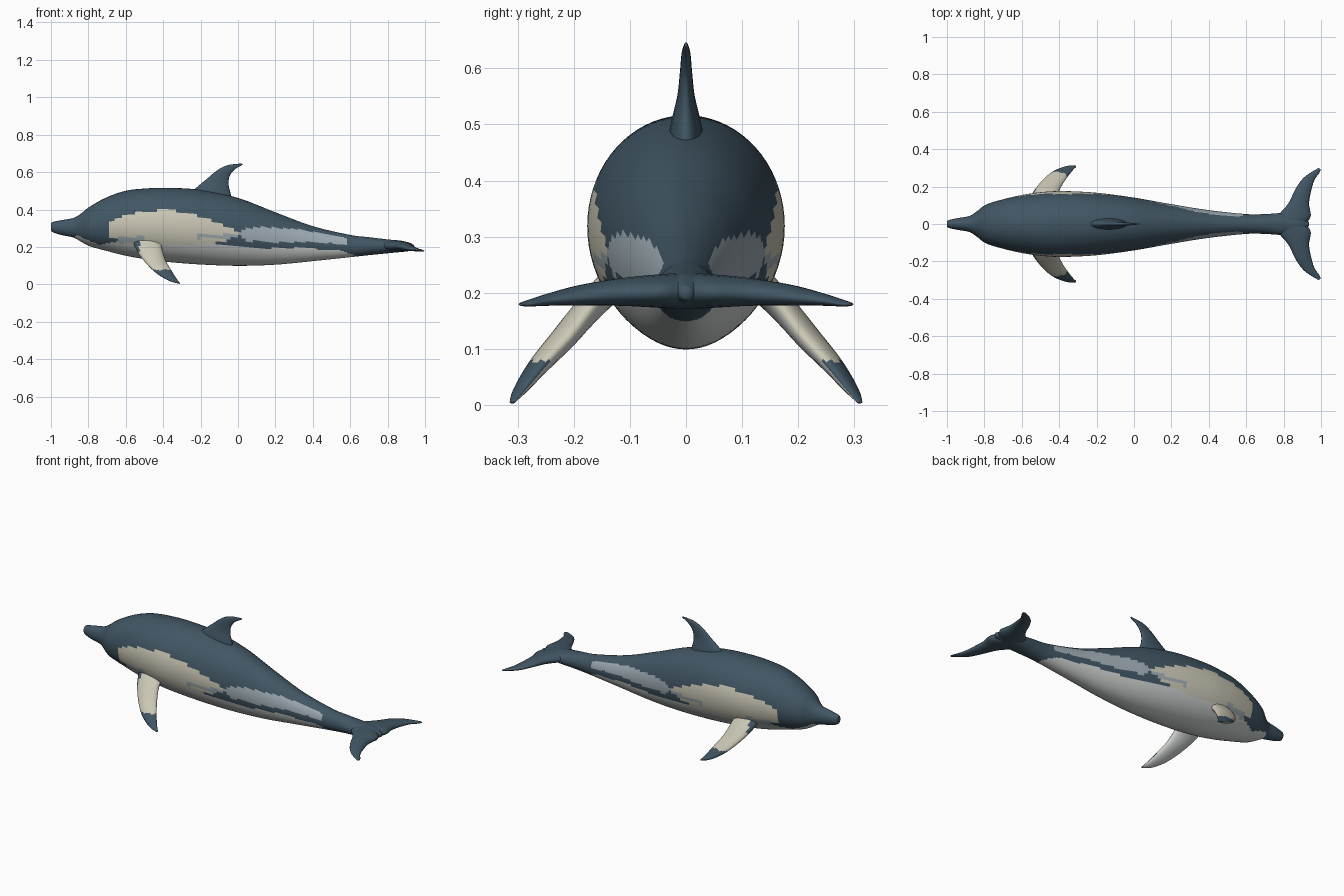
import bpy, bmesh, math
from mathutils import Vector

if "Cube" in bpy.data.objects:
    bpy.data.objects.remove(bpy.data.objects["Cube"])


def material(name, rgb):
    m = bpy.data.materials.new(name)
    m.diffuse_color = (*rgb, 1)
    m.use_nodes = True
    m.node_tree.nodes["Principled BSDF"].inputs["Base Color"].default_value = m.diffuse_color
    return m


MATS = [material("dark slate", (0.052, 0.092, 0.125)),
        material("cream", (0.60, 0.58, 0.47)),
        material("blue grey", (0.34, 0.41, 0.45)),
        material("belly white", (0.62, 0.64, 0.64))]
DARK, CREAM, GREY, WHITE = range(4)


def smooth_path(rows, steps):
    """Catmull-Rom interpolation of rows of numbers."""
    out = []
    for i in range(len(rows) - 1):
        a, b = rows[max(i - 1, 0)], rows[i]
        c, d = rows[i + 1], rows[min(i + 2, len(rows) - 1)]
        for s in range(steps):
            t = s / steps
            out.append([0.5 * (2 * q + (r - p) * t + (2 * p - 5 * q + 4 * r - u) * t * t
                               + (3 * q - p - 3 * r + u) * t ** 3)
                        for p, q, r, u in zip(a, b, c, d)])
    out.append(list(rows[-1]))
    return out


def lerp(points, x):
    """Piecewise linear height of a painted border at x."""
    if x <= points[0][0]:
        return points[0][1]
    for (x0, z0), (x1, z1) in zip(points, points[1:]):
        if x <= x1:
            return z0 + (z1 - z0) * (x - x0) / (x1 - x0)
    return points[-1][1]


def loft(name, rings, colour):
    """Skin closed rings, cap the ends, colour faces by rule."""
    bm = bmesh.new()
    vs = [[bm.verts.new(p) for p in ring] for ring in rings]
    n = len(rings[0])
    for r0, r1 in zip(vs, vs[1:]):
        for k in range(n):
            bm.faces.new((r0[k], r0[(k + 1) % n], r1[(k + 1) % n], r1[k]))
    bm.faces.new(vs[0])
    bm.faces.new(vs[-1])
    bmesh.ops.recalc_face_normals(bm, faces=bm.faces[:])
    bm.normal_update()
    for f in bm.faces:
        f.smooth = True
        f.material_index = colour(f.calc_center_median(), f.normal)
    me = bpy.data.meshes.new(name)
    bm.to_mesh(me)
    bm.free()
    for m in MATS:
        me.materials.append(m)
    ob = bpy.data.objects.new(name, me)
    bpy.context.collection.objects.link(ob)
    return ob


def fin(name, stations, thick_dir, colour, side=1, n=20):
    """Lens-section fin; each station is leading xyz, trailing xyz, half thickness."""
    rings = []
    for s in smooth_path(stations, 8):
        le, te, t = Vector(s[:3]), Vector(s[3:6]), s[6]
        ring = []
        for k in range(n):
            a = 2 * math.pi * k / n
            p = le.lerp(te, (1 - math.cos(a)) / 2) + Vector(thick_dir) * t * math.sin(a)
            ring.append((p.x, p.y * side, p.z))
        rings.append(ring)
    return loft(name, rings, colour)


# Body: x, top, bottom, half width
BODY = [(-1.0, .318, .295, .008), (-.993, .332, .28, .02), (-.95, .342, .265, .03),
        (-.88, .355, .25, .043), (-.84, .378, .228, .068), (-.79, .417, .203, .104),
        (-.70, .466, .178, .132), (-.60, .50, .153, .155), (-.50, .512, .135, .170),
        (-.38, .516, .120, .176), (-.20, .505, .106, .167), (0, .462, .099, .141),
        (.20, .385, .105, .106), (.40, .311, .124, .074), (.60, .264, .145, .053),
        (.70, .252, .156, .053), (.80, .240, .166, .058), (.88, .232, .175, .045),
        (.935, .212, .188, .01)]

# Painted borders as x, z
CAPE = [(-.69, .33), (-.60, .372), (-.48, .394), (-.38, .397), (-.28, .385),
        (-.2, .36), (-.1, .325), (0, .285)]
CHIN = [(-.88, .25), (-.86, .262), (-.80, .235), (-.74, .212), (-.66, .225), (-.6, .26)]
PATCH_TOP = [(0, .27), (.04, .298), (.12, .305), (.3, .298), (.45, .272), (.59, .245)]
PATCH_LOW = [(0, .262), (.05, .232), (.2, .225), (.3, .224), (.4, .228), (.59, .212)]
BAND_TOP = [(-.16, .215), (-.05, .236), (0, .262)]
BAND_LOW = [(-.16, .213), (-.02, .205), (.1, .192), (.3, .195), (.4, .190),
            (.56, .18), (.66, .14)]


def body_colour(c, n):
    x, z = c.x, c.z
    if x < -.87 or x > .66:
        return DARK
    if x < -.64:
        if z < lerp(CHIN, x):
            return WHITE
        return DARK if x < -.69 or z > lerp(CAPE, x) or z < .25 else CREAM
    if x < 0:
        if z > lerp(CAPE, x):
            return DARK
        if x > -.16 and lerp(BAND_LOW, x) < z < lerp(BAND_TOP, x):
            return DARK
        if x < -.5 and .222 < z < .255:
            return GREY
        if -.22 < x and .245 < z < .268:
            return GREY
        return CREAM if z > .215 else WHITE
    if z < lerp(BAND_LOW, x):
        return WHITE
    if x < .59 and lerp(PATCH_LOW, x) < z < lerp(PATCH_TOP, x):
        return GREY
    return DARK


SIDES = 72
rings = []
for x, top, low, w in smooth_path(BODY, 10):
    zc, h = (top + low) / 2, (top - low) / 2
    rings.append([(x, w * math.cos(2 * math.pi * k / SIDES),
                   zc + h * math.sin(2 * math.pi * k / SIDES)) for k in range(SIDES)])
loft("body", rings, body_colour)


def all_dark(c, n):
    return DARK


# Dorsal fin
fin("dorsal_fin", [(-.28, 0, .46, -.03, 0, .43, .036), (-.225, 0, .515, -.038, 0, .48, .028),
                   (-.165, 0, .565, -.05, 0, .53, .016), (-.11, 0, .61, -.046, 0, .575, .011),
                   (-.055, 0, .637, -.02, 0, .612, .008), (.02, 0, .646, .026, 0, .64, .003)],
    (0, 1, 0), all_dark)

# Tail flukes, one mirrored span
HALF = [(.75, .0, .206, .925, .0, .2, .032), (.77, .045, .206, .945, .045, .2, .03),
        (.825, .11, .205, .936, .11, .198, .025), (.865, .19, .2, .948, .18, .192, .018),
        (.91, .25, .19, .965, .235, .186, .011), (.975, .293, .181, .99, .272, .180, .005),
        (.993, .298, .179, .998, .29, .179, .002)]
LEFT = [(a, -b, c, d, -e, f, t) for a, b, c, d, e, f, t in reversed(HALF[1:])]
fin("tail_flukes", LEFT + HALF, (0, 0, 1), all_dark)


# Flippers: cream outside with dark tip, white inside
def flipper_colour(c, n):
    if n.z < -.15 and n.z * .7 + abs(n.y) * math.copysign(.7, n.y * c.y) < 0:
        return WHITE
    if c.z < .078 or (c.x < -.525 and c.z > .17):
        return DARK
    return CREAM


FLIPPER = [(-.565, .11, .235, -.41, .11, .235, .03), (-.538, .172, .175, -.405, .16, .185, .026),
           (-.49, .232, .112, -.387, .203, .128, .022), (-.435, .278, .06, -.357, .25, .076, .017),
           (-.37, .306, .021, -.33, .285, .032, .010), (-.315, .314, .004, -.31, .305, .006, .003)]
for side, label in ((1, "left"), (-1, "right")):
    fin("flipper_" + label, FLIPPER, (0, .7, .7), flipper_colour, side)
